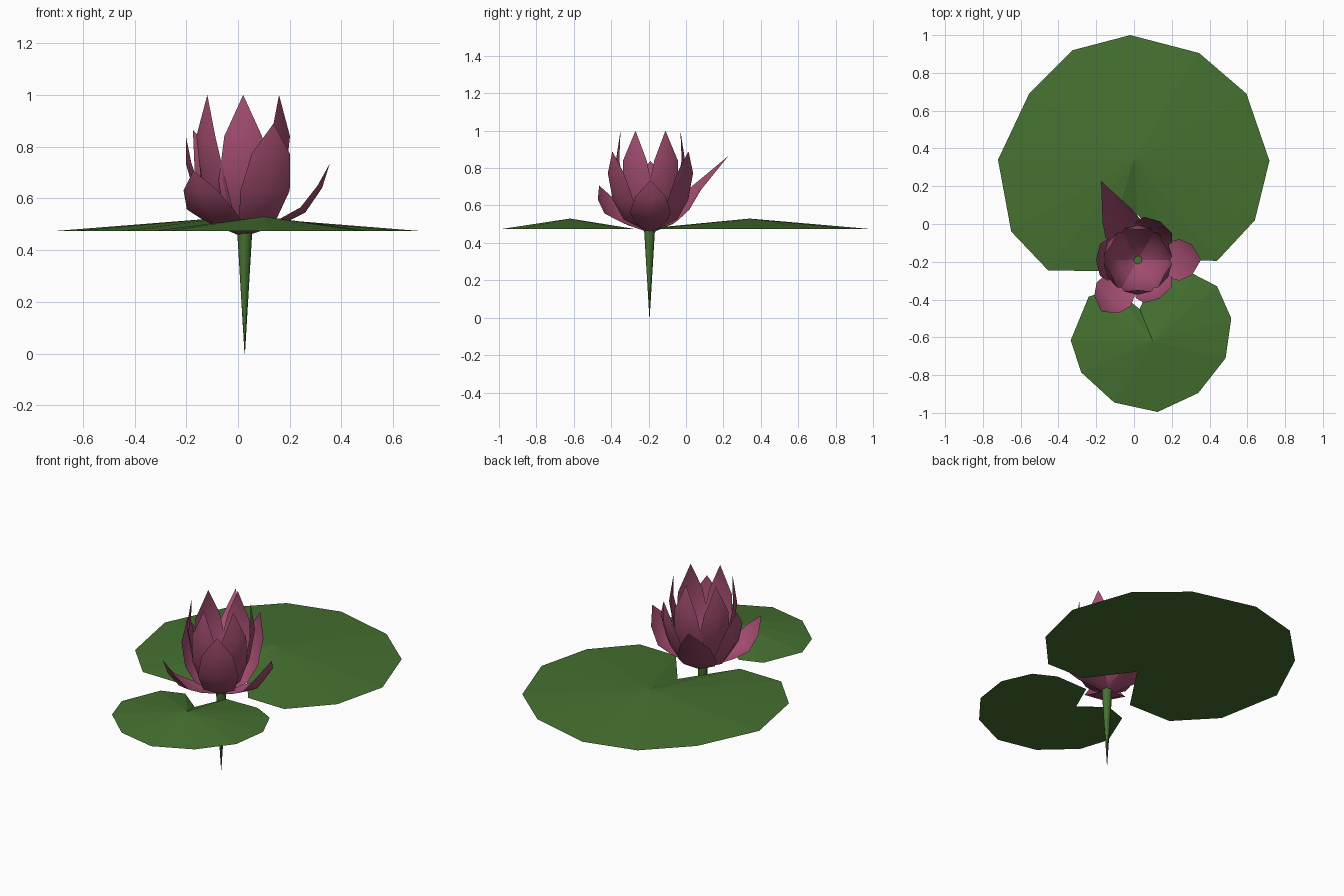
import bpy, bmesh, math
from mathutils import Vector

if "Cube" in bpy.data.objects:
    bpy.data.objects.remove(bpy.data.objects["Cube"])


def material(name, rgb):
    m = bpy.data.materials.new(name)
    m.diffuse_color = (*rgb, 1)
    m.use_nodes = True
    m.node_tree.nodes["Principled BSDF"].inputs["Base Color"].default_value = m.diffuse_color
    return m


GREEN = material("leaf green", (0.06, 0.165, 0.03))
PINK = material("petal pink", (0.38, 0.077, 0.17))
CX, CY = 0.02, -0.19          # flower axis


def finish(bm, name, mat, smooth=None):
    mesh = bpy.data.meshes.new(name)
    bm.to_mesh(mesh)
    bm.free()
    mesh.materials.append(mat)
    ob = bpy.data.objects.new(name, mesh)
    bpy.context.collection.objects.link(ob)
    if smooth:
        bpy.ops.object.select_all(action='DESELECT')
        ob.select_set(True)
        bpy.context.view_layer.objects.active = ob
        bpy.ops.object.shade_smooth_by_angle(angle=math.radians(smooth))
    return ob


def lily_pad(name, rim, centre, z=0.473, peak=0.53):
    """Shallow fan over a notched outline, with a flat underside."""
    bm = bmesh.new()
    ring = [bm.verts.new((x, y, z)) for x, y in rim]
    top = bm.verts.new((*centre, peak))
    for a, b in zip(ring, ring[1:] + ring[:1]):
        bm.faces.new((a, b, top))
    bm.faces.new(ring[::-1])
    bmesh.ops.triangulate(bm, faces=[f for f in bm.faces if len(f.verts) > 4])
    bmesh.ops.recalc_face_normals(bm, faces=bm.faces)
    return finish(bm, name, GREEN)


def petal(name, profile, angle, cup=0.25):
    """Cupped petal from (radius, height, half width) rows, ending in a point."""
    a = math.radians(angle)
    out, side = Vector((math.cos(a), math.sin(a), 0)), Vector((-math.sin(a), math.cos(a), 0))
    base = Vector((CX, CY, 0))
    bm = bmesh.new()
    rows = []
    for i, (r, z, w) in enumerate(profile[:-1]):
        r0, z0, _ = profile[max(i - 1, 0)]
        r1, z1, _ = profile[i + 1]
        n = Vector((z0 - z1, r1 - r0)).normalized() * cup * w
        mid = base + out * r + Vector((0, 0, z))
        edge = mid + out * n.x + Vector((0, 0, n.y))
        rows.append([bm.verts.new(p) for p in (edge - side * w, mid, edge + side * w)])
    r, z, _ = profile[-1]
    tip = bm.verts.new(base + out * r + Vector((0, 0, z)))
    for lo, hi in zip(rows, rows[1:]):
        for k in range(2):
            bm.faces.new((lo[k], lo[k + 1], hi[k + 1], hi[k]))
    for k in range(2):
        bm.faces.new((rows[-1][k], rows[-1][k + 1], tip))
    return finish(bm, name, PINK, 35)


# Floating leaves, notch facing the flower
lily_pad("large_pad", [
    (0.02, 0.05), (0.2, -0.19), (0.44, -0.195), (0.64, 0.02), (0.717, 0.335),
    (0.595, 0.69), (0.345, 0.905), (-0.02, 1.0), (-0.325, 0.92), (-0.555, 0.69),
    (-0.72, 0.34), (-0.65, -0.04), (-0.455, -0.245), (-0.18, -0.25)], (0, 0.34))
lily_pad("small_pad", [
    (0.03, -0.45), (-0.11, -0.34), (-0.24, -0.385), (-0.335, -0.615), (-0.28, -0.785),
    (-0.105, -0.945), (0.125, -0.995), (0.34, -0.895), (0.485, -0.71), (0.515, -0.5),
    (0.44, -0.33), (0.315, -0.265), (0.11, -0.27)], (0.1, -0.62))

# Stem tapering to a point below the flower
bm = bmesh.new()
bmesh.ops.create_cone(bm, cap_ends=True, segments=8, radius1=0.001, radius2=0.029, depth=0.47)
bmesh.ops.translate(bm, verts=bm.verts, vec=(0.026, -0.195, 0.235))
finish(bm, "stem", GREEN, 50)

# Inner ring: six tall petals
inner = [(0.01, 0.46, 0.02), (0.10, 0.53, 0.075), (0.155, 0.66, 0.095),
         (0.185, 0.84, 0.073), (0.16, 1.0, 0)]
for i in range(6):
    petal(f"inner_petal_{i + 1}", inner, 30 + 60 * i)

# Middle ring: three broad petals, the left one shorter
middle = [(0.01, 0.457, 0.025), (0.13, 0.51, 0.085), (0.195, 0.62, 0.11),
          (0.235, 0.77, 0.085), (0.235, 0.89, 0)]
for i, (angle, k) in enumerate([(60, 1), (180, 0.88), (300, 1)]):
    petal(f"middle_petal_{i + 1}",
          [(r * (0.5 + k / 2), 0.457 + (z - 0.457) * k, w) for r, z, w in middle], angle)

# Outer ring: three open petals, the back one long
outer = [(0.01, 0.455, 0.03), (0.15, 0.50, 0.09), (0.24, 0.545, 0.11),
         (0.305, 0.64, 0.08), (0.335, 0.735, 0)]
back = [(0.01, 0.455, 0.03), (0.13, 0.50, 0.085), (0.20, 0.56, 0.105),
        (0.275, 0.67, 0.085), (0.46, 0.865, 0)]
petal("outer_petal_right", outer, 0)
petal("outer_petal_left", [(r, z - 0.1 * max(0, z - 0.455), w) for r, z, w in outer], 235)
petal("outer_petal_back", back, 115)
